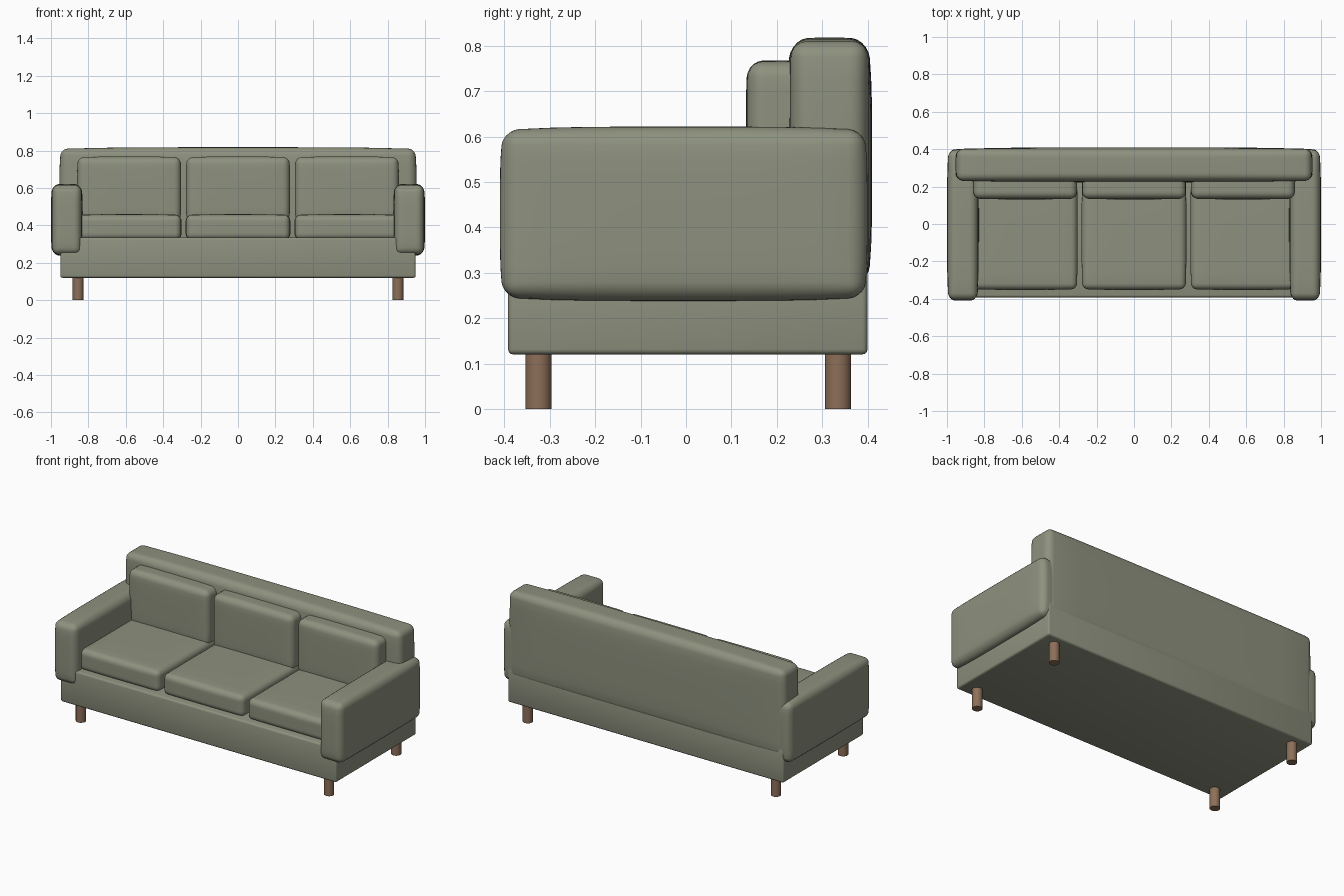
import bpy
import bmesh
import math
from mathutils import Vector

if "Cube" in bpy.data.objects:
    bpy.data.objects.remove(bpy.data.objects["Cube"], do_unlink=True)


def make_material(name, colour):
    mat = bpy.data.materials.new(name)
    mat.use_nodes = True
    mat.diffuse_color = (*colour, 1)
    mat.node_tree.nodes["Principled BSDF"].inputs["Base Color"].default_value = (*colour, 1)
    return mat


fabric = make_material("sage fabric", (0.27, 0.285, 0.21))
wood = make_material("brown wood", (0.27, 0.16, 0.10))


def finish(name, bm, mat):
    mesh = bpy.data.meshes.new(name)
    bm.to_mesh(mesh)
    bm.free()
    mesh.materials.append(mat)
    mesh.shade_smooth()
    mesh.set_sharp_from_angle(angle=math.radians(40))
    obj = bpy.data.objects.new(name, mesh)
    bpy.context.collection.objects.link(obj)
    return obj


def padded_box(name, low, high, radius, bulge=0.0, segments=5):
    """Rounded box between two corners, its faces swelling outward by bulge."""
    low, high = Vector(low), Vector(high)
    centre = (low + high) / 2
    half = (high - low) / 2 - Vector((bulge,) * 3)
    bm = bmesh.new()
    bmesh.ops.create_cube(bm, size=2)
    bmesh.ops.scale(bm, vec=half, verts=bm.verts)
    bmesh.ops.bevel(bm, geom=bm.edges[:], offset=radius, segments=segments,
                    profile=0.5, affect='EDGES')
    if bulge:
        # Slice the flat areas so that they can curve
        for axis in range(3):
            normal = Vector((0, 0, 0))
            normal[axis] = 1
            for i in range(-4, 5):
                spot = normal * (half[axis] - radius) * i / 5
                bmesh.ops.bisect_plane(bm, geom=bm.verts[:] + bm.edges[:] + bm.faces[:],
                                       plane_co=spot, plane_no=normal)
        for v in bm.verts:
            unit = [v.co[a] / half[a] for a in range(3)]
            fall = [max(0, 1 - u ** 4) for u in unit]
            for a in range(3):
                v.co[a] += bulge * unit[a] * fall[a - 1] * fall[a - 2]
    bmesh.ops.translate(bm, vec=centre, verts=bm.verts)
    return finish(name, bm, fabric)


# Base frame and backrest
padded_box("base_frame", (-0.95, -0.392, 0.12), (0.95, 0.4, 0.335), 0.012, segments=3)
padded_box("backrest", (-0.955, 0.222, 0.27), (0.955, 0.41, 0.818), 0.035, 0.009)

# Armrests
padded_box("left_armrest", (0.83, -0.41, 0.238), (1, 0.4, 0.622), 0.034, 0.008)
padded_box("right_armrest", (-1, -0.41, 0.238), (-0.83, 0.4, 0.622), 0.034, 0.008)

# Seat and back cushions
for side, x in (("right", -0.582), ("middle", 0), ("left", 0.582)):
    padded_box(side + "_seat_cushion", (x - 0.28, -0.352, 0.32),
               (x + 0.28, 0.26, 0.46), 0.03, 0.004)
    padded_box(side + "_back_cushion", (x - 0.278, 0.132, 0.42),
               (x + 0.278, 0.29, 0.768), 0.033, 0.004)

# Round legs
for side, x in (("left", 0.855), ("right", -0.855)):
    for end, y in (("front", -0.325), ("back", 0.335)):
        bm = bmesh.new()
        bmesh.ops.create_cone(bm, cap_ends=True, segments=24, radius1=0.029,
                              radius2=0.029, depth=0.13)
        bmesh.ops.translate(bm, vec=(x, y, 0.065), verts=bm.verts)
        finish(f"{end}_{side}_leg", bm, wood)
